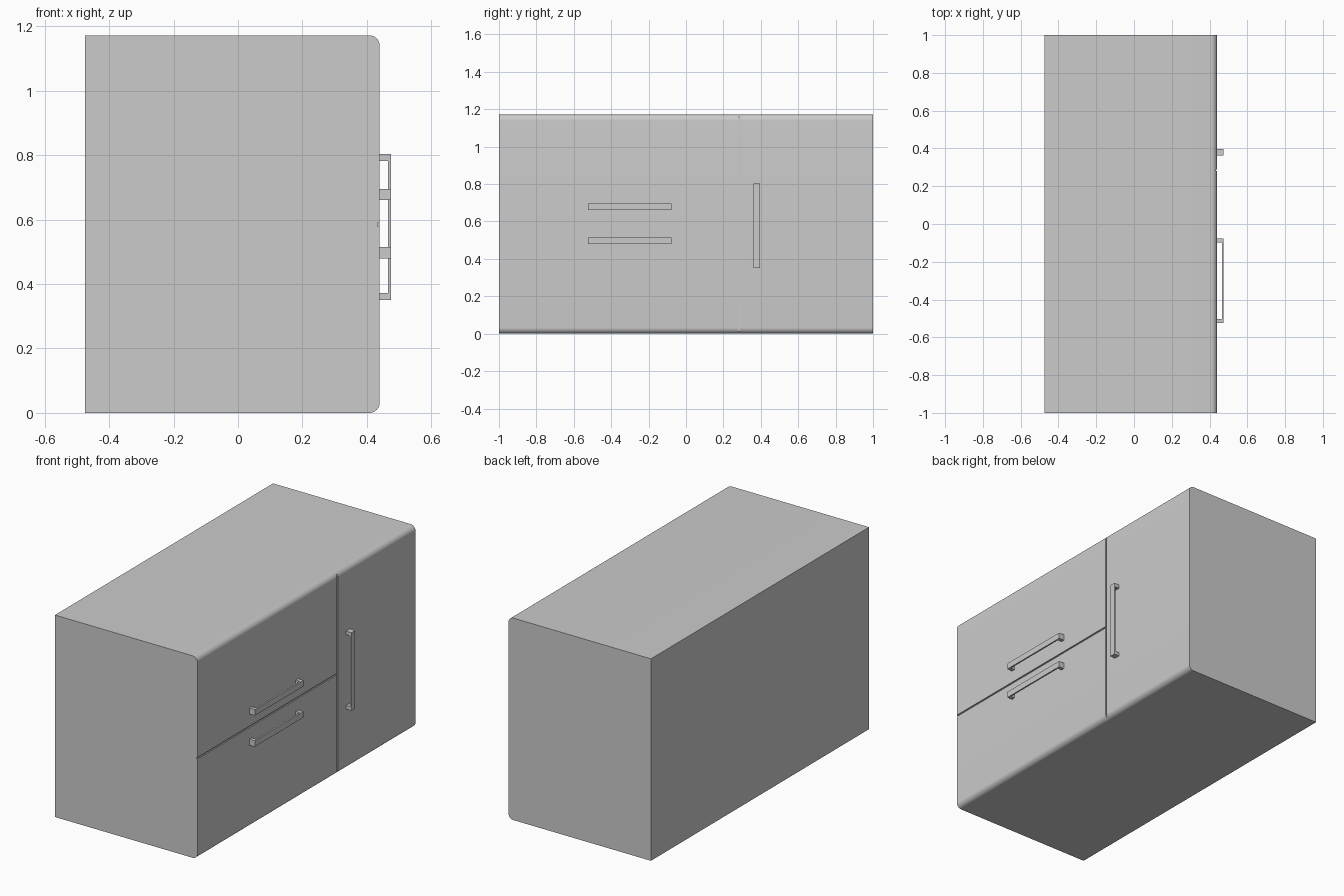
import bpy, bmesh, math
from mathutils import Matrix, Vector

if "Cube" in bpy.data.objects:
    bpy.data.objects.remove(bpy.data.objects["Cube"])

BACK, FRONT, TOP, R = -0.475, 0.44, 1.172, 0.032


def extrude_profile(name, pts, depth, place):
    """Extrude a closed 2D profile symmetrically along its normal."""
    bm = bmesh.new()
    face = bm.faces.new([bm.verts.new((a, b, -depth / 2)) for a, b in pts])
    ext = bmesh.ops.extrude_face_region(bm, geom=[face])
    bmesh.ops.translate(bm, vec=(0, 0, depth),
                        verts=[v for v in ext["geom"] if isinstance(v, bmesh.types.BMVert)])
    bmesh.ops.transform(bm, matrix=place, verts=bm.verts)
    bmesh.ops.recalc_face_normals(bm, faces=bm.faces)
    me = bpy.data.meshes.new(name)
    bm.to_mesh(me)
    bm.free()
    ob = bpy.data.objects.new(name, me)
    bpy.context.collection.objects.link(ob)
    return ob


def box(name, lo, hi):
    bpy.ops.mesh.primitive_cube_add(size=1, location=(Vector(lo) + Vector(hi)) / 2)
    ob = bpy.context.object
    ob.name = name
    ob.scale = Vector(hi) - Vector(lo)
    return ob


# Cabinet body: side profile with rounded front edges, extruded along y
arc = [math.radians(a) for a in range(0, 91, 9)]
profile = [(BACK, 0)]
profile += [(FRONT - R + R * math.sin(a), R - R * math.cos(a)) for a in arc]
profile += [(FRONT - R + R * math.cos(a), TOP - R + R * math.sin(a)) for a in arc]
profile += [(BACK, TOP)]
body = extrude_profile("cabinet_body", profile, 2.0, Matrix.Rotation(math.pi / 2, 4, 'X'))

# Gaps between the drawers and the door
gaps = [box("door_gap_cutter", (0.433, 0.28, -0.1), (0.5, 0.289, 1.3)),
        box("drawer_gap_cutter", (0.433, -1.1, 0.581), (0.5, 0.284, 0.59))]
for gap in gaps:
    mod = body.modifiers.new(gap.name, 'BOOLEAN')
    mod.operation = 'DIFFERENCE'
    mod.solver = 'EXACT'
    mod.object = gap
bpy.context.view_layer.objects.active = body
for mod in list(body.modifiers):
    bpy.ops.object.modifier_apply(modifier=mod.name)
for gap in gaps:
    bpy.data.objects.remove(gap)

bpy.ops.object.select_all(action='DESELECT')
body.select_set(True)
bpy.ops.object.shade_smooth_by_angle(angle=math.radians(30))


# Handles: U-shaped profile (x outward, y along the bar)
def handle(name, y, z, length, vertical):
    h, out, bar, post = length / 2, 0.035, 0.0095, 0.021
    pts = [(0, -h), (out, -h), (out, h), (0, h), (0, h - post),
           (out - bar, h - post), (out - bar, post - h), (0, post - h)]
    turn = Matrix.Rotation(math.pi / 2 if vertical else 0, 4, 'X')
    extrude_profile(name, pts, 0.035, Matrix.Translation((FRONT, y, z)) @ turn)


handle("upper_drawer_handle", -0.301, 0.678, 0.446, False)
handle("lower_drawer_handle", -0.301, 0.497, 0.446, False)
handle("door_handle", 0.379, 0.577, 0.453, True)
